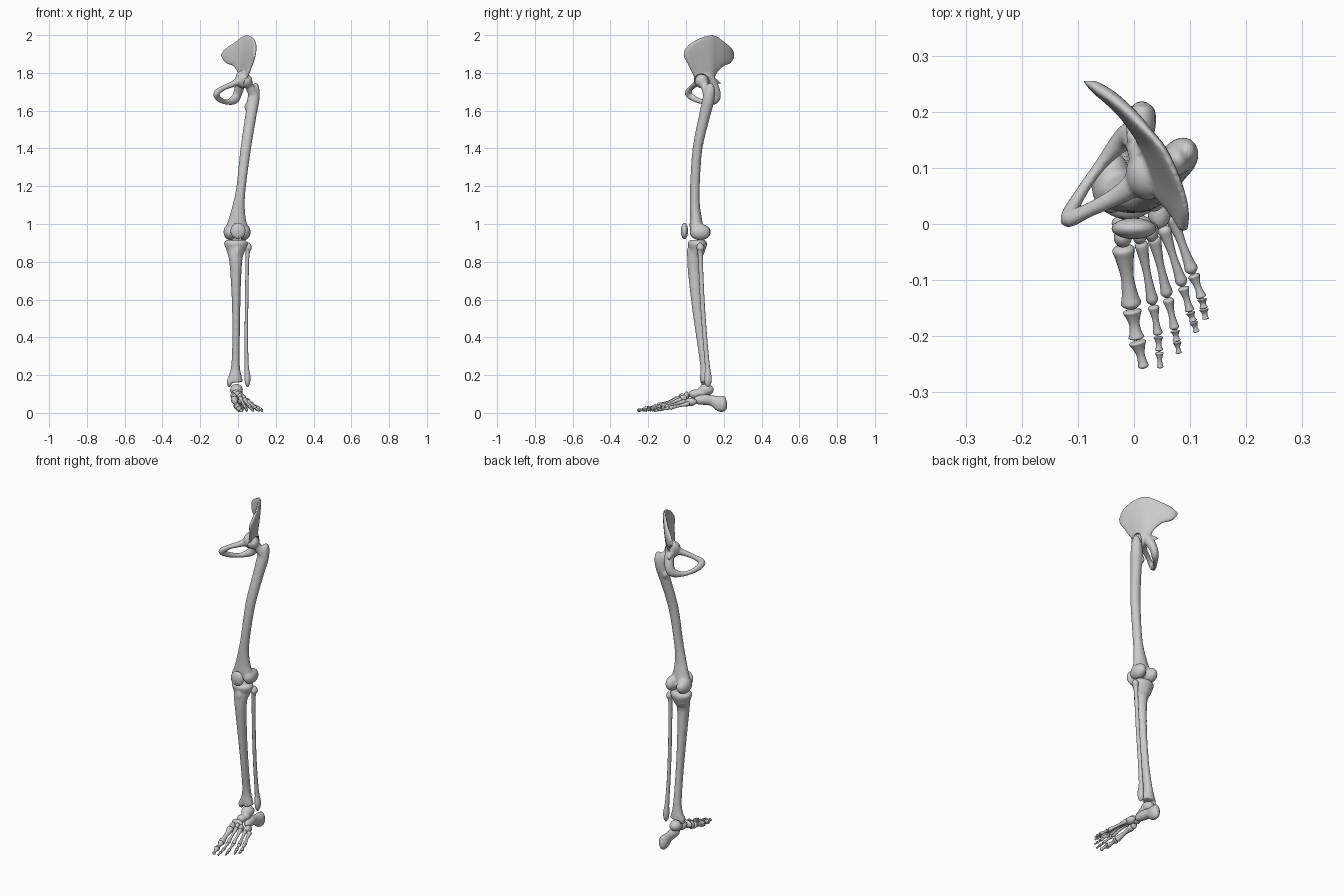
import bpy, bmesh, math
from mathutils import Vector, Matrix

X, Y, Z = Vector((1, 0, 0)), Vector((0, 1, 0)), Vector((0, 0, 1))


def spline(rows, k=4):
    """Catmull-Rom interpolation of rows of numbers."""
    out = []
    for i in range(len(rows) - 1):
        p0, p1, p2 = rows[max(i - 1, 0)], rows[i], rows[i + 1]
        p3 = rows[min(i + 2, len(rows) - 1)]
        for s in range(k):
            t = s / k
            out.append([0.5 * (2 * b + (c - a) * t + (2 * a - 5 * b + 4 * c - d) * t * t
                               + (3 * b - a - 3 * c + d) * t ** 3)
                        for a, b, c, d in zip(p0, p1, p2, p3)])
    out.append(list(rows[-1]))
    return out


def loft(bm, rings, n=16, power=1.0):
    """Skin over rings of (centre, axis a, axis b)."""
    def sp(v):
        return math.copysign(abs(v) ** power, v)
    loops = []
    for c, a, b in rings:
        loops.append([bm.verts.new(c + a * sp(math.cos(2 * math.pi * j / n))
                                   + b * sp(math.sin(2 * math.pi * j / n))) for j in range(n)])
    faces = []
    for l0, l1 in zip(loops, loops[1:]):
        for j in range(n):
            faces.append(bm.faces.new((l0[j], l0[(j + 1) % n], l1[(j + 1) % n], l1[j])))
    faces += [bm.faces.new(loops[0][::-1]), bm.faces.new(loops[-1])]
    bmesh.ops.recalc_face_normals(bm, faces=faces)


def tube(rows, ref=Y, k=4):
    """Piece: rounded shaft through rows of x, y, z, radius a, radius b."""
    def build(bm):
        pts = spline(rows, k)
        rings = []
        for i, p in enumerate(pts):
            t = Vector(pts[min(i + 1, len(pts) - 1)][:3]) - Vector(pts[max(i - 1, 0)][:3])
            a = ref.cross(t).normalized()
            b = t.normalized().cross(a)
            rings.append((Vector(p[:3]), a * max(p[3], .002), b * max(p[4], .002)))
        loft(bm, rings)
    return build


def ball(c, r):
    """Piece: ellipsoid at c with radii r."""
    def build(bm):
        m = Matrix.Translation(c) @ Matrix.Diagonal((*r, 1))
        bmesh.ops.create_uvsphere(bm, u_segments=20, v_segments=12, radius=1, matrix=m)
    return build


def bone(name, pieces, voxel=0):
    """Object from pieces, fused into one skin when voxel is given."""
    bm = bmesh.new()
    for p in pieces:
        p(bm)
    me = bpy.data.meshes.new(name)
    bm.to_mesh(me)
    bm.free()
    me.polygons.foreach_set("use_smooth", [True] * len(me.polygons))
    ob = bpy.data.objects.new(name, me)
    bpy.context.collection.objects.link(ob)
    if voxel:
        r = ob.modifiers.new("fuse", 'REMESH')
        r.mode, r.voxel_size, r.use_smooth_shade = 'VOXEL', voxel, True
        s = ob.modifiers.new("soften", 'SMOOTH')
        s.factor, s.iterations = 0.5, 4
    return ob


# Hip bone: flared blade, socket and ring below
def blade(bm):
    rows = [  # y, low z, low x, high z, high x, half thickness
        (-.012, 1.885, .086, 1.915, .09, .007),
        (.015, 1.835, .07, 1.95, .093, .011),
        (.05, 1.765, .042, 1.973, .088, .013),
        (.09, 1.74, .03, 1.992, .073, .015),
        (.135, 1.75, .018, 2.002, .05, .016),
        (.165, 1.80, .002, 1.994, .025, .016),
        (.20, 1.835, -.022, 1.967, -.008, .018),
        (.235, 1.85, -.058, 1.938, -.05, .02),
        (.255, 1.88, -.08, 1.91, -.078, .012)]
    rings = []
    for y, z0, x0, z1, x1, t in spline(rows):
        lo, hi = Vector((x0, y, z0)), Vector((x1, y, z1))
        rings.append(((lo + hi) / 2, (hi - lo) / 2, X * t))
    loft(bm, rings, 24, 0.8)


ring = tube([
    (.022, .11, 1.79, .03, .026), (.012, .14, 1.74, .027, .027),
    (-.002, .16, 1.69, .026, .022), (-.02, .15, 1.658, .025, .02),
    (-.06, .105, 1.645, .014, .011), (-.098, .05, 1.66, .016, .011),
    (-.115, .012, 1.69, .02, .015), (-.08, .025, 1.718, .014, .013),
    (-.03, .05, 1.74, .016, .017), (.015, .08, 1.76, .025, .025)],
    Vector((.8, -.6, 0)))
spine = tube([(.0, .15, 1.76, .014, .014), (-.012, .185, 1.745, .004, .004)], Z)
hip = bone("hip_bone", [blade, ring, spine, ball((.025, .09, 1.765), (.04, .048, .048))], .005)
cutter = bone("socket_cutter", [ball((.045, .083, 1.757), (.04, .04, .04))])
cutter.hide_render = True
cutter.hide_viewport = True
cut = hip.modifiers.new("socket", 'BOOLEAN')
cut.operation, cut.object, cut.solver = 'DIFFERENCE', cutter, 'EXACT'

# Thigh bone
bone("thigh_bone", [
    tube([(.097, .13, 1.745, .010, .012), (.09, .127, 1.71, .025, .028),
          (.08, .117, 1.65, .033, .032), (.069, .1, 1.58, .03, .03),
          (.041, .061, 1.4, .028, .026), (.017, .047, 1.2, .025, .026),
          (.004, .047, 1.1, .032, .027), (-.003, .052, 1.03, .045, .032),
          (-.005, .055, .985, .057, .036), (-.005, .055, .95, .05, .03)]),
    tube([(.04, .085, 1.757, .026, .026), (.06, .1, 1.73, .023, .023),
          (.085, .12, 1.68, .03, .028)]),
    ball((.04, .083, 1.757), (.037, .037, .037)),
    ball((.052, .122, 1.62), (.018, .018, .025)),
    ball((-.041, .075, .957), (.036, .057, .043)),
    ball((.033, .075, .957), (.034, .055, .043))], .006)

# Kneecap
bone("kneecap", [ball((0, -.008, .963), (.04, .019, .043))])

# Shin bone
bone("shin_bone", [
    tube([(-.011, .06, .916, .05, .038), (-.011, .06, .898, .064, .052),
          (-.012, .056, .86, .05, .044), (-.012, .042, .8, .034, .036),
          (-.01, .056, .6, .023, .03), (-.01, .079, .4, .02, .025),
          (-.013, .1, .25, .023, .025), (-.015, .103, .19, .036, .029),
          (-.014, .105, .162, .041, .029)]),
    ball((-.005, .02, .85), (.018, .016, .035)),
    ball((-.046, .1, .163), (.014, .022, .027))], .006)

# Calf bone
bone("calf_bone", [tube([
    (.056, .075, .902, .004, .004), (.056, .076, .875, .017, .021),
    (.05, .076, .83, .010, .013), (.046, .086, .6, .009, .012),
    (.044, .1, .4, .009, .012), (.046, .113, .25, .011, .013),
    (.05, .116, .19, .016, .019), (.05, .116, .155, .012, .017),
    (.05, .116, .136, .003, .004)])])

# Ankle and heel
bone("ankle_bone", [ball((-.008, .105, .122), (.034, .042, .031)),
                    ball((-.008, .05, .1), (.026, .036, .024)),
                    ball((.0, .08, .105), (.024, .04, .022))], .004)
bone("heel_bone", [tube([
    (.02, .045, .066, .008, .01), (.02, .06, .068, .02, .022),
    (.012, .1, .07, .027, .028), (.012, .14, .064, .021, .028),
    (.014, .18, .05, .025, .042), (.014, .205, .045, .022, .038),
    (.014, .217, .045, .008, .016)], Z)])

# Midfoot
for name, c, r in [
        ("boat_bone", (-.004, .002, .09), (.036, .016, .023)),
        ("cube_bone", (.045, .024, .058), (.021, .034, .021)),
        ("wedge_bone_inner", (-.02, -.024, .078), (.016, .018, .024)),
        ("wedge_bone_middle", (.01, -.02, .085), (.013, .016, .018)),
        ("wedge_bone_outer", (.031, -.014, .077), (.013, .018, .019))]:
    bone(name, [ball(c, r)])


# Toes: waisted segments between joints
def segment(name, p, q, r0, r1):
    rows = []
    for t, f in [(0, .45), (.06, 1), (.2, .85), (.5, .6), (.8, .8), (.93, 1), (1, .45)]:
        c = p.lerp(q, t)
        r = (r0 + (r1 - r0) * t) * f
        rows.append((*c, r, r))
    bone(name, [tube(rows, Z, 3)])


toes = [
    ((-.02, -.038, .072), (-.004, -.15, .034), (.005, -.206, .022), (.018, -.257, .012), .020),
    ((.012, -.03, .08), (.034, -.143, .038), (.043, -.198, .022), (.047, -.257, .011), .012),
    ((.035, -.022, .073), (.06, -.13, .035), (.073, -.188, .021), (.08, -.231, .011), .012),
    ((.052, -.004, .062), (.087, -.11, .031), (.1, -.156, .019), (.112, -.193, .011), .012),
    ((.066, .018, .05), (.105, -.088, .026), (.121, -.132, .018), (.128, -.170, .011), .013)]
for i, (a, b, c, d, r) in enumerate(toes, 1):
    a, b, c, d = map(Vector, (a, b, c, d))
    segment(f"long_foot_bone_{i}", a, b, r, r * .9)
    segment(f"toe_{i}_base", b.lerp(c, .04), c, r * .85, r * .7)
    if i == 1:
        segment("toe_1_tip", c.lerp(d, .04), d, r * .8, r * .45)
    else:
        m = c.lerp(d, .48)
        segment(f"toe_{i}_middle", c.lerp(d, .04), m, r * .7, r * .6)
        segment(f"toe_{i}_tip", m.lerp(d, .06), d, r * .65, r * .45)
